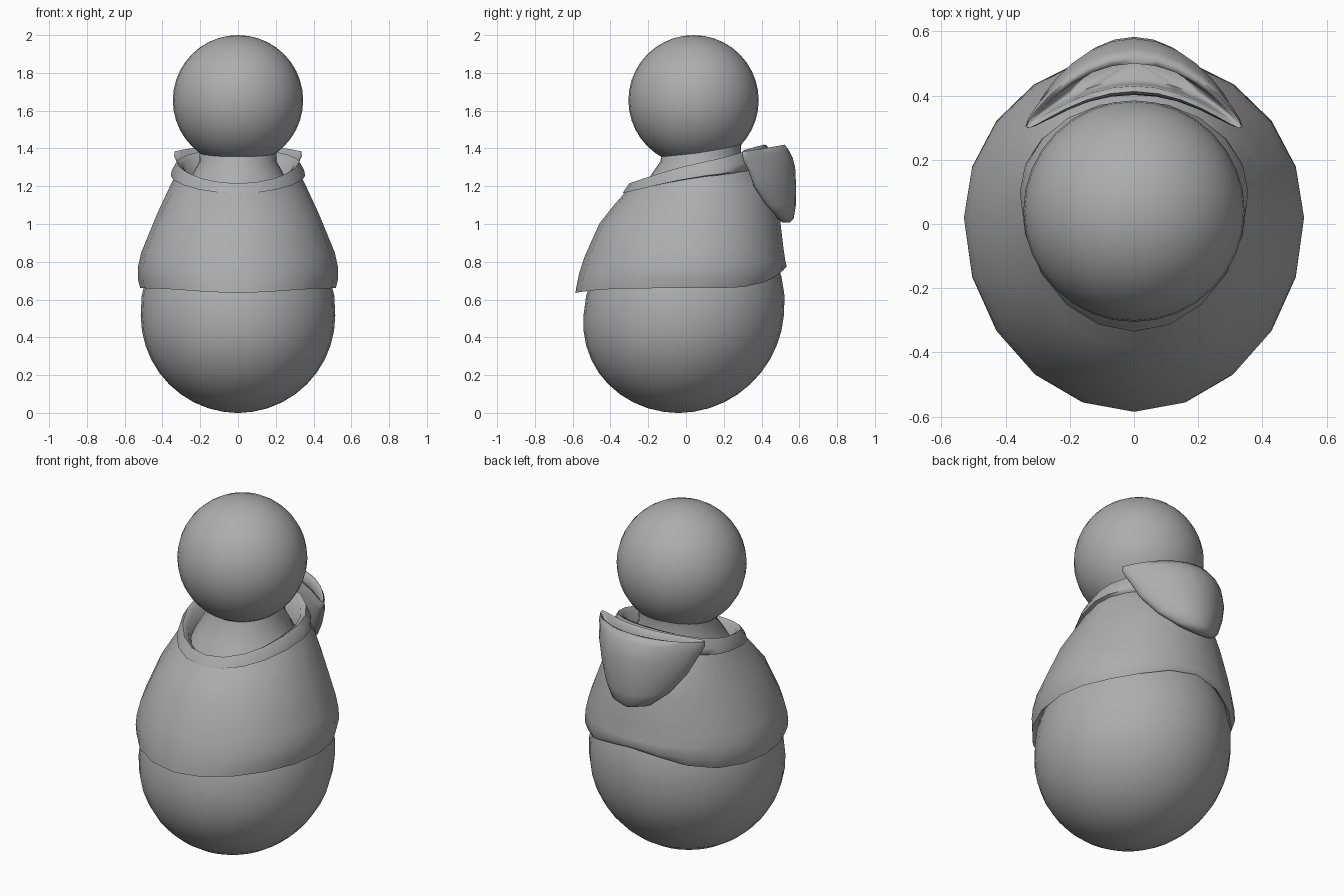
import bpy
import bmesh
from math import sin, cos, pi, radians

cube = bpy.data.objects.get("Cube")
if cube:
    bpy.data.objects.remove(cube)

GREY = (0.42, 0.42, 0.42, 1)
grey = bpy.data.materials.new("plain grey")
grey.use_nodes = True
grey.diffuse_color = GREY
grey.node_tree.nodes["Principled BSDF"].inputs["Base Color"].default_value = GREY


def finish(obj, angle=60):
    """Give the part its colour and smooth shading."""
    obj.data.materials.append(grey)
    bpy.ops.object.select_all(action='DESELECT')
    obj.select_set(True)
    bpy.context.view_layer.objects.active = obj
    bpy.ops.object.shade_smooth_by_angle(angle=radians(angle))


def loft(name, rings, cap_start=False, cap_end=False, angle=60):
    """Skin a list of closed point rings."""
    bm = bmesh.new()
    loops = [[bm.verts.new(p) for p in ring] for ring in rings]
    n = len(loops[0])
    for low, high in zip(loops, loops[1:]):
        for i in range(n):
            j = (i + 1) % n
            bm.faces.new((low[i], low[j], high[j], high[i]))
    if cap_start:
        bm.faces.new(loops[0][::-1])
    if cap_end:
        bm.faces.new(loops[-1])
    bmesh.ops.recalc_face_normals(bm, faces=bm.faces)
    mesh = bpy.data.meshes.new(name)
    bm.to_mesh(mesh)
    bm.free()
    obj = bpy.data.objects.new(name, mesh)
    bpy.context.collection.objects.link(obj)
    finish(obj, angle)


# Head
bpy.ops.mesh.primitive_uv_sphere_add(segments=32, ring_count=20, radius=0.345,
                                     location=(0, 0.04, 1.655))
head = bpy.context.object
head.name = "head"
finish(head)

# Egg-shaped body with a narrow neck, leaning slightly back
R = 0.515
profile = [(R * sin(k * pi / 20), R - R * cos(k * pi / 20)) for k in range(1, 11)]
profile[0:0] = [(0.01, 0)]
profile += [(0.51, 0.62), (0.485, 0.72), (0.42, 0.88), (0.33, 1.08),
            (0.255, 1.24), (0.205, 1.33), (0.2, 1.42)]


def body_ring(r, z, n=32):
    lean = -0.04 + 0.075 * z ** 1.5
    return [(r * cos(2 * pi * i / n), lean + 1.03 * r * sin(2 * pi * i / n), z)
            for i in range(n)]


loft("body", [body_ring(r, z) for r, z in profile], True, True)


# Shirt and collar: half width, middle y, front y, back y,
# then front, side and back heights and how sharply they bend
def garment_ring(w, yc, yf, yb, zf, zs, zb, power, n=20):
    points = []
    for i in range(n):
        a = 2 * pi * i / n
        s = sin(a)
        reach, end = (yb - yc, zb) if s > 0 else (yc - yf, zf)
        points.append((w * cos(a), yc + reach * s,
                       zs + (end - zs) * abs(s) ** power))
    return points


shirt = [
    (0.49, 0.01, -0.53, 0.48, 0.67, 0.69, 0.79, 5),
    (0.518, 0.01, -0.585, 0.515, 0.635, 0.66, 0.755, 5),
    (0.53, 0.02, -0.58, 0.533, 0.67, 0.71, 0.775, 4),
    (0.53, 0.02, -0.565, 0.525, 0.74, 0.77, 0.81, 2),
    (0.512, 0.02, -0.54, 0.515, 0.82, 0.85, 0.88, 2),
    (0.43, 0.03, -0.46, 0.495, 1.0, 1.05, 1.05, 2),
    (0.365, 0.07, -0.39, 0.45, 1.09, 1.19, 1.2, 1.3),
    (0.33, 0.1, -0.32, 0.37, 1.17, 1.26, 1.29, 1.2),
]
collar = [
    (0.33, 0.1, -0.315, 0.36, 1.17, 1.25, 1.28, 1.2),
    (0.356, 0.1, -0.335, 0.38, 1.162, 1.255, 1.3, 1.2),
    (0.35, 0.1, -0.325, 0.385, 1.18, 1.285, 1.34, 1.2),
    (0.325, 0.1, -0.3, 0.36, 1.215, 1.33, 1.4, 1.2),
    (0.295, 0.1, -0.28, 0.335, 1.2, 1.31, 1.39, 1.2),
    (0.27, 0.1, -0.25, 0.3, 1.12, 1.2, 1.27, 1.2),
]
loft("shirt", [garment_ring(*row) for row in shirt])
loft("collar", [garment_ring(*row) for row in collar])


# Hood hanging at the back: curved pouch with a rolled rim
def hood_ring(w, yc, bend, thick, z, drop=0.0, n=28):
    points = []
    for i in range(n):
        c, s = cos(2 * pi * i / n), sin(2 * pi * i / n)
        points.append((w * c, yc - bend * c * c + thick * s, z - drop * c * c))
    return points


hood = [
    (0.03, 0.53, 0.0, 0.02, 1.008),
    (0.12, 0.525, 0.02, 0.045, 1.03),
    (0.2, 0.51, 0.07, 0.072, 1.1),
    (0.27, 0.495, 0.12, 0.088, 1.2),
    (0.31, 0.49, 0.15, 0.088, 1.3, 0.01),
    (0.325, 0.485, 0.17, 0.08, 1.35, 0.02),
    (0.338, 0.475, 0.17, 0.07, 1.39, 0.03),
    (0.335, 0.468, 0.165, 0.055, 1.42, 0.035),
    (0.3, 0.465, 0.13, 0.035, 1.415, 0.035),
    (0.27, 0.47, 0.11, 0.035, 1.36, 0.02),
    (0.2, 0.48, 0.07, 0.03, 1.28),
]
loft("hood", [hood_ring(*row) for row in hood], True, True, 80)
